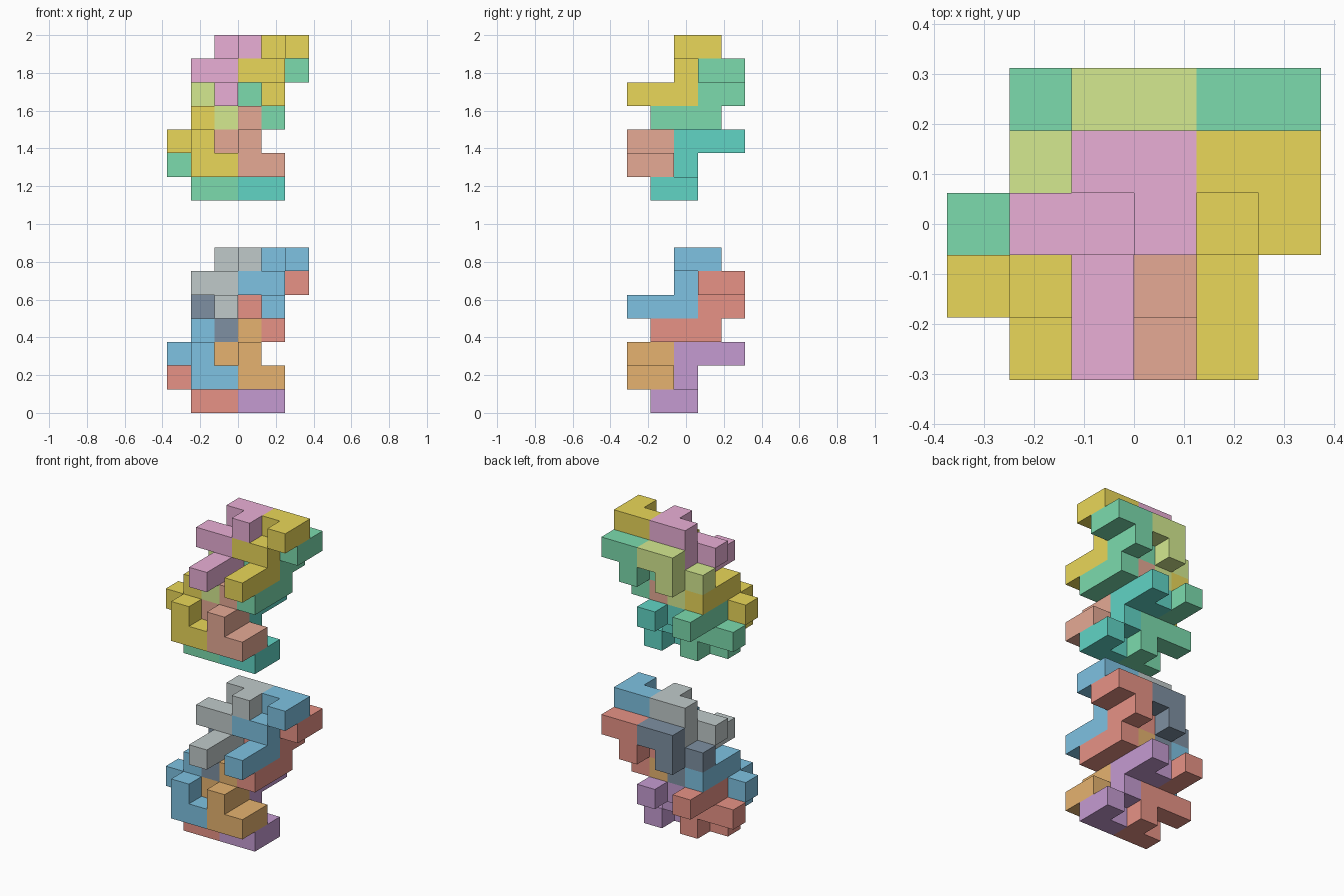
import bpy
import bmesh
from mathutils import Vector

if "Cube" in bpy.data.objects:
    bpy.data.objects.remove(bpy.data.objects["Cube"])

U = 0.125                               # edge of one cube
ORIGIN = Vector((-0.375, -0.3125, 0))   # corner of cell 000

# Each interlocking piece: lower colour, upper colour, cells as "xyz" digits
PIECES = {
    "base_hook":    ("purple", "teal",  "420 410 310 311 321 322 332 342 232"),
    "base_step":    ("red",    "green", "110 210 220 221 121 021 122 132 142"),
    "front_step":   ("orange", "coral", "301 401 411 302 312 212 313 323 333"),
    "left_hook":    ("blue",   "gold",  "201 211 101 102 112 012 113 123 133"),
    "back_riser":   ("red",    "green", "413 423 433 434 334 444 445 545 535"),
    "back_bracket": ("slate",  "lime",  "213 223 233 234 134 244 245 345 335"),
    "top_left":     ("grey",   "pink",  "204 214 224 225 125 235 236 336 326"),
    "top_right":    ("blue",   "gold",  "404 414 424 425 325 435 436 536 526"),
}

COLOURS = {
    "purple": (0.56, 0.33, 0.64), "teal": (0.12, 0.66, 0.56),
    "red": (0.80, 0.29, 0.24), "green": (0.20, 0.71, 0.42),
    "orange": (0.79, 0.45, 0.16), "coral": (0.79, 0.40, 0.30),
    "blue": (0.21, 0.54, 0.76), "gold": (0.82, 0.68, 0.10),
    "slate": (0.21, 0.28, 0.36), "lime": (0.66, 0.82, 0.28),
    "grey": (0.53, 0.59, 0.59), "pink": (0.82, 0.43, 0.67),
}


def material(name):
    mat = bpy.data.materials.get(name) or bpy.data.materials.new(name)
    mat.diffuse_color = (*COLOURS[name], 1)
    mat.use_nodes = True
    mat.node_tree.nodes["Principled BSDF"].inputs["Base Color"].default_value = mat.diffuse_color
    return mat


def piece_mesh(name, text):
    """Joined cubes, keeping only the faces on the outside of the piece."""
    cells = {tuple(int(d) for d in word) for word in text.split()}
    bm = bmesh.new()
    for cell in sorted(cells):
        for axis in range(3):
            for side in (0, 1):
                near = list(cell)
                near[axis] += 2 * side - 1
                if tuple(near) in cells:
                    continue
                b, c = (axis + 1) % 3, (axis + 2) % 3
                loop = [(0, 0), (1, 0), (1, 1), (0, 1)]
                verts = []
                for i, j in (loop if side else loop[::-1]):
                    p = Vector(cell)
                    p[axis] += side
                    p[b] += i
                    p[c] += j
                    verts.append(bm.verts.new(ORIGIN + p * U))
                bm.faces.new(verts)
    bmesh.ops.remove_doubles(bm, verts=bm.verts[:], dist=1e-4)
    mesh = bpy.data.meshes.new(name)
    bm.to_mesh(mesh)
    bm.free()
    return mesh


# The same eight-piece cluster twice, one floating above the other
for level, height, pick in (("lower", 0.0, 0), ("upper", 1.125, 1)):
    for name, spec in PIECES.items():
        mesh = piece_mesh(f"{level}_{name}", spec[2])
        mesh.materials.append(material(spec[pick]))
        obj = bpy.data.objects.new(f"{level}_{name}", mesh)
        obj.location.z = height
        bpy.context.collection.objects.link(obj)
